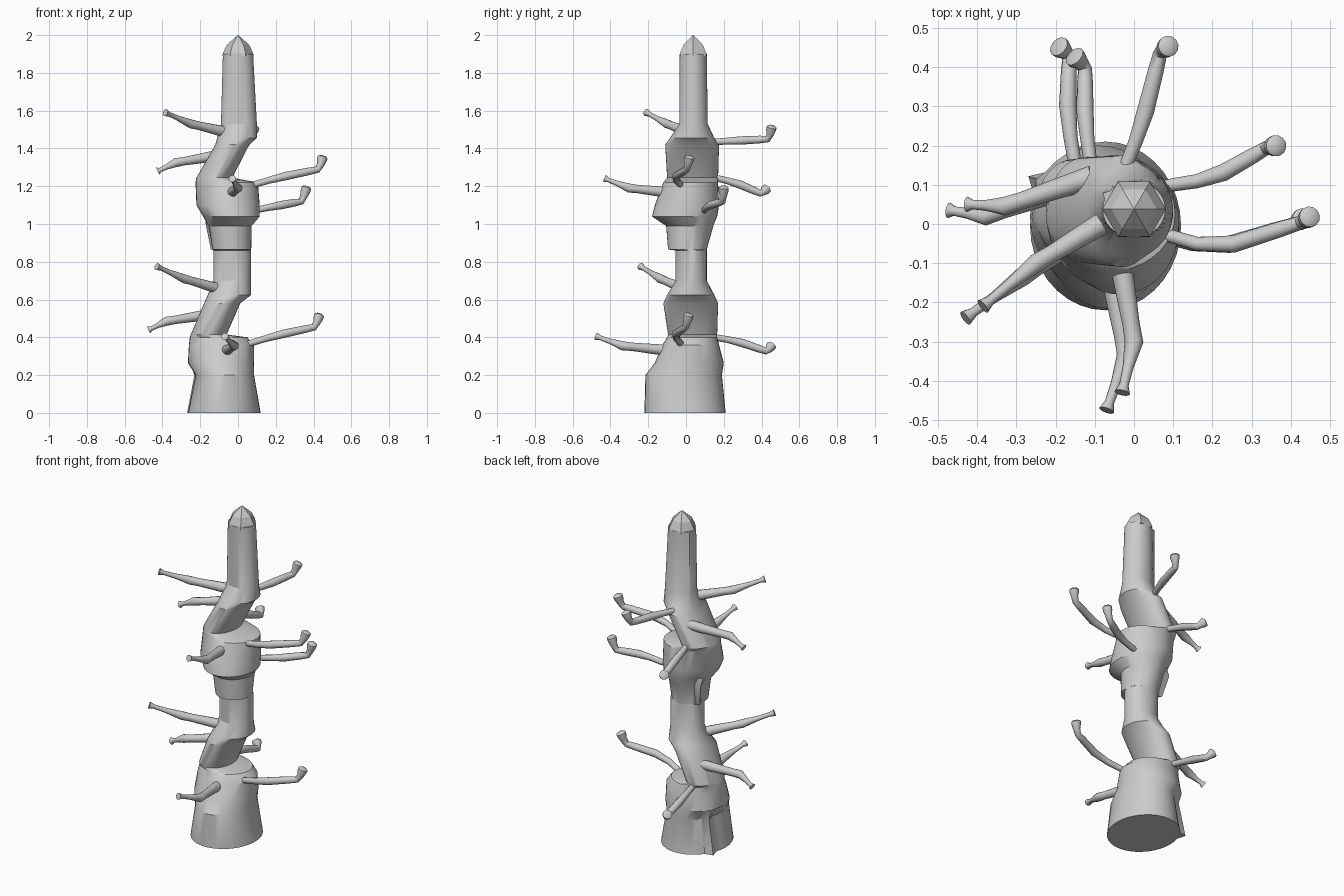
import bpy, bmesh, math
from mathutils import Vector

if "Cube" in bpy.data.objects:
    bpy.data.objects.remove(bpy.data.objects["Cube"])


def skin(name, rings, angle=30):
    """Join rings of points into a closed, capped tube."""
    bm = bmesh.new()
    vr = [[bm.verts.new(p) for p in r] for r in rings]
    n = len(vr[0])
    for a, b in zip(vr, vr[1:]):
        for i in range(n):
            j = (i + 1) % n
            bm.faces.new((a[i], a[j], b[j], b[i]))
    bm.faces.new(vr[0][::-1])
    bm.faces.new(vr[-1])
    bmesh.ops.recalc_face_normals(bm, faces=bm.faces)
    me = bpy.data.meshes.new(name)
    bm.to_mesh(me)
    bm.free()
    ob = bpy.data.objects.new(name, me)
    bpy.context.collection.objects.link(ob)
    bpy.context.view_layer.objects.active = ob
    ob.select_set(True)
    if angle:
        bpy.ops.object.shade_smooth_by_angle(angle=math.radians(angle))
    ob.select_set(False)
    return ob


# Trunk sections: z, x min, x max, y min, y max, bark fold at the back left
SECTIONS = [
    (0.00, -.265, .12, -.22, .21, 1.18),
    (0.20, -.225, .085, -.215, .19, 1.2),
    (0.265, -.265, .085, -.165, .20, 1.05),
    (0.36, -.26, .085, -.125, .175, 1),
    (0.40, -.255, .05, -.10, .165, 1),
    (0.415, -.25, -.06, -.095, .165, 1),
    (0.58, -.18, .012, -.12, .17, 1),
    (0.625, -.16, .07, -.10, .15, 1),
    (0.70, -.13, .07, -.055, .11, 1),
    (0.86, -.13, .07, -.055, .11, 1),
    (0.865, -.135, .07, -.095, .11, 1.25),
    (0.99, -.155, .072, -.105, .145, 1.3),
    (1.04, -.185, .115, -.18, .165, 1.05),
    (1.10, -.22, .115, -.165, .175, 1),
    (1.22, -.225, .105, -.12, .17, 1),
    (1.245, -.22, -.03, -.10, .17, 1),
    (1.42, -.12, .06, -.11, .175, 1),
    (1.455, -.11, .10, -.085, .15, 1),
    (1.53, -.09, .10, -.035, .115, 1.05),
    (1.90, -.08, .08, -.035, .11, 1.15),
]
SIDES = 36
rings = []
for z, x0, x1, y0, y1, fold in SECTIONS:
    ring = []
    for i in range(SIDES):
        a = math.tau * i / SIDES
        k = fold if i == 15 else 1
        ring.append(((x0 + x1) / 2 + k * (x1 - x0) / 2 * math.cos(a),
                     (y0 + y1) / 2 + k * (y1 - y0) / 2 * math.sin(a), z))
    rings.append(ring)
skin("trunk", rings)

# Faceted six-sided tip
skin("trunk_tip", [[(r * math.cos(math.tau * i / 6), .038 + r * math.sin(math.tau * i / 6), z)
                    for i in range(6)]
                   for z, r in ((1.89, .082), (1.905, .08), (1.95, .058), (2.0, .002))], 0)


def limb(name, pts, radii, n=12):
    """Tapering tube along a bent path."""
    pts = [Vector(p) for p in pts]
    rings = []
    for i, (p, r) in enumerate(zip(pts, radii)):
        t = (pts[min(i + 1, len(pts) - 1)] - pts[max(i - 1, 0)]).normalized()
        ref = Vector((0, 0, 1)).cross(pts[-1] - pts[0]).normalized()
        v = t.cross(ref).normalized()
        u = v.cross(t)
        rings.append([p + r * (math.cos(math.tau * k / n) * u + math.sin(math.tau * k / n) * v)
                      for k in range(n)])
    return skin(name, rings, 40)


THIN = (.03, .026, .022, .024, .014, .012, .02)
CLUB = (.014, .017, .018, .022, .02, .018, .02, .026, .027, .016)


def thin_branch(name, root, mid, tip):
    """Branch that narrows and ends in a flared cut."""
    r, m, t = Vector(root), Vector(mid), Vector(tip)
    limb(name, [r - (m - r) * .25, r.lerp(m, .25), r.lerp(m, .75), m,
                m.lerp(t, .5), m.lerp(t, .85), t], THIN)


def club_branch(name, root, mid, wrist, knob):
    """Branch that bends at the wrist into a round knob."""
    r, m, w, k = (Vector(p) for p in (root, mid, wrist, knob))
    d = (k - w)
    limb(name, [r - (m - r) * .3, r, r.lerp(m, .6), m.lerp(w, .2), m.lerp(w, .75), w.lerp(m, .04),
                w + d * .35, w + d * .65, w + d * .9, k], CLUB)


# Flared branches on the left and front, lower and upper tiers
thin_branch("left_branch_lower", (-.19, .085, .515), (-.38, .02, .485), (-.472, .035, .44))
thin_branch("left_branch_upper", (-.15, .105, 1.355), (-.33, .045, 1.325), (-.425, .05, 1.28))
thin_branch("front_left_branch_lower", (-.13, -.03, .665), (-.285, -.135, .71), (-.43, -.24, .775))
thin_branch("front_left_branch_upper", (-.10, -.01, 1.495), (-.25, -.10, 1.53), (-.385, -.21, 1.59))
thin_branch("front_branch_lower", (-.055, -.14, .335), (-.02, -.335, .355), (-.07, -.475, .405))
thin_branch("front_branch_upper", (-.03, -.12, 1.17), (0, -.30, 1.19), (-.03, -.43, 1.24))

# Knobbed branches on the right and back
club_branch("right_branch_lower", (.07, -.03, .37), (.20, -.065, .41), (.41, .0, .455), (.432, .015, .525))
club_branch("right_branch_upper", (.09, -.03, 1.21), (.21, -.065, 1.245), (.43, .005, 1.29), (.45, .02, 1.36))
club_branch("right_back_branch", (.10, .10, 1.075), (.20, .115, 1.095), (.34, .195, 1.12), (.365, .20, 1.20))
club_branch("back_branch_lower", (-.15, .15, .40), (-.17, .27, .38), (-.165, .43, .325), (-.195, .455, .36))
club_branch("back_branch_upper", (-.11, .15, 1.245), (-.125, .26, 1.22), (-.125, .40, 1.16), (-.155, .43, 1.19))
club_branch("back_branch_top", (-.02, .15, 1.435), (.02, .25, 1.44), (.068, .44, 1.45), (.09, .455, 1.52))
